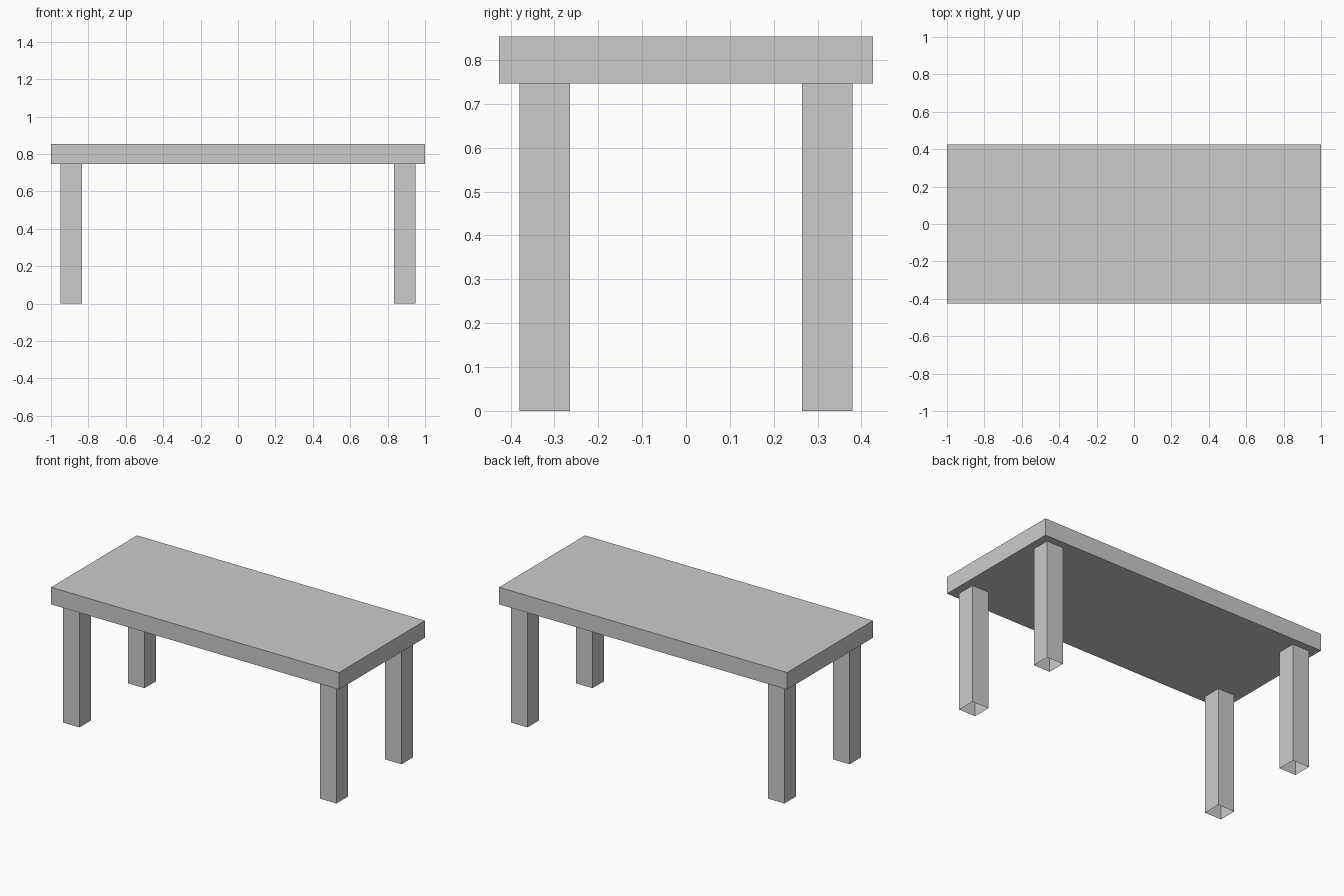
import bpy, bmesh

if "Cube" in bpy.data.objects:
    bpy.data.objects.remove(bpy.data.objects["Cube"])


def box(name, lo, hi, open_ends=False):
    """Axis-aligned box from two corners, optionally without top and bottom faces."""
    bm = bmesh.new()
    bmesh.ops.create_cube(bm, size=1)
    for v in bm.verts:
        v.co = [lo[i] if v.co[i] < 0 else hi[i] for i in range(3)]
    if open_ends:
        bm.normal_update()
        ends = [f for f in bm.faces if abs(f.normal.z) > 0.9]
        bmesh.ops.delete(bm, geom=ends, context='FACES_ONLY')
    mesh = bpy.data.meshes.new(name)
    bm.to_mesh(mesh)
    bm.free()
    obj = bpy.data.objects.new(name, mesh)
    bpy.context.collection.objects.link(obj)
    return obj


LEG_HEIGHT = 0.746

# Table top slab
box("table_top", (-1, -0.426, LEG_HEIGHT), (1, 0.426, 0.853))

# Four square legs, open at the foot
for y_name, sy in (("front", -1), ("back", 1)):
    for x_name, sx in (("left", -1), ("right", 1)):
        xs = sorted((sx * 0.835, sx * 0.95))
        ys = sorted((sy * 0.265, sy * 0.38))
        box(f"{y_name}_{x_name}_leg", (xs[0], ys[0], 0),
            (xs[1], ys[1], LEG_HEIGHT), open_ends=True)
